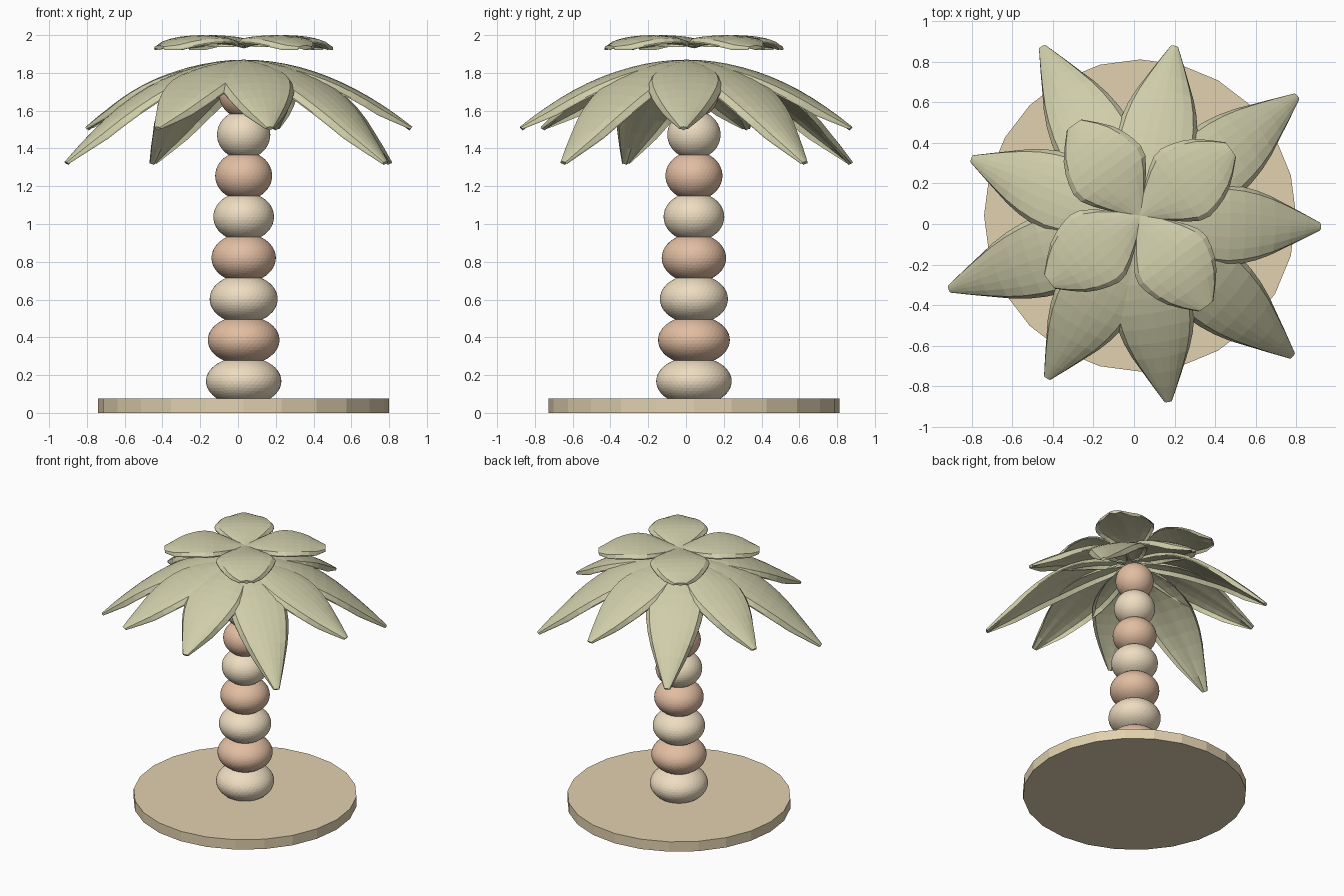
import bpy, bmesh, math
from mathutils import Matrix, Vector

if "Cube" in bpy.data.objects:
    bpy.data.objects.remove(bpy.data.objects["Cube"])


def material(name, rgb):
    m = bpy.data.materials.new(name)
    m.diffuse_color = (*rgb, 1)
    m.use_nodes = True
    m.node_tree.nodes["Principled BSDF"].inputs["Base Color"].default_value = m.diffuse_color
    return m


LEAF = material("leaf", (0.62, 0.61, 0.40))
PALE = material("pale_bark", (0.85, 0.72, 0.53))
TAN = material("tan_bark", (0.76, 0.51, 0.36))
SAND = material("sand", (0.76, 0.64, 0.43))
CX, CY = 0.03, 0.042


def finish(name, bm, mat):
    bmesh.ops.recalc_face_normals(bm, faces=bm.faces)
    me = bpy.data.meshes.new(name)
    bm.to_mesh(me)
    bm.free()
    me.materials.append(mat)
    ob = bpy.data.objects.new(name, me)
    bpy.context.collection.objects.link(ob)
    return ob


def interp(points, t):
    """Smoothed interpolation through (t, value) points."""
    n = len(points)
    for i in range(n - 1):
        (a, va), (b, vb) = points[i], points[i + 1]
        if t <= b:
            slope = lambda j: ((points[min(j + 1, n - 1)][1] - points[max(j - 1, 0)][1])
                               / (points[min(j + 1, n - 1)][0] - points[max(j - 1, 0)][0]))
            h, u = b - a, (t - a) / (b - a)
            return (va * (2*u**3 - 3*u*u + 1) + vb * (3*u*u - 2*u**3)
                    + h * slope(i) * (u**3 - 2*u*u + u) + h * slope(i + 1) * (u**3 - u*u))
    return points[-1][1]


# Cross-section of a leaf: (across, drop), domed with a turned-down rim
SECTION = [(-1, 1), (-0.88, 0.42), (-0.6, 0.18), (-0.3, 0.05), (0, 0),
           (0.3, 0.05), (0.6, 0.18), (0.88, 0.42), (1, 1)]


def leaf(name, centre, angle, length, height, width, rim, thick, rows=12):
    bm = bmesh.new()
    top, bottom = [], []
    for i in range(rows + 1):
        t = i / rows
        w = interp(width, t)
        z, dz = height(t), (height(t + 0.01) - height(t - 0.01)) / (0.02 * length)
        n = Vector((-dz, 0, 1)).normalized()
        k = min(1, w / 0.1)
        up = [Vector((length * t, w * v, z)) - n * rim * d * k for v, d in SECTION]
        low = [p - n * thick * (0.3 + 0.7 * (1 - abs(v))) for p, (v, d) in zip(up, SECTION)]
        top.append([bm.verts.new(p) for p in up])
        bottom.append([bm.verts.new(p) for p in low])
    c = len(SECTION) - 1
    for i in range(rows):
        for g in (top, bottom):
            for j in range(c):
                bm.faces.new((g[i][j], g[i + 1][j], g[i + 1][j + 1], g[i][j + 1]))
        for j in (0, c):
            bm.faces.new((top[i][j], top[i + 1][j], bottom[i + 1][j], bottom[i][j]))
    for i in (0, rows):
        for j in range(c):
            bm.faces.new((top[i][j], top[i][j + 1], bottom[i][j + 1], bottom[i][j]))
    bm.transform(Matrix.Translation((*centre, 0)) @ Matrix.Rotation(math.radians(angle), 4, 'Z'))
    return finish(name, bm, LEAF)


# Round base
bm = bmesh.new()
bmesh.ops.create_cone(bm, cap_ends=True, segments=24, radius1=0.77, radius2=0.77, depth=0.075,
                      matrix=Matrix.Translation((CX, CY, 0.0375)))
finish("base", bm, SAND)

# Trunk of stacked squashed balls
for i in range(8):
    r = 0.2 - 0.0098 * i
    bm = bmesh.new()
    bmesh.ops.create_icosphere(bm, subdivisions=4, radius=1,
                               matrix=Matrix.Translation((CX, CY, 0.168 + 0.2175 * i))
                               @ Matrix.Diagonal((r, r, 0.13, 1)))
    finish(f"trunk_ball_{i + 1}", bm, TAN if i % 2 else PALE)

# Drooping fronds, alternately short and long
FROND = [(0, 0.03), (0.2, 0.13), (0.45, 0.197), (0.6, 0.188), (0.75, 0.145), (0.9, 0.075), (1, 0.02)]
for i in range(9):
    length, fall = (1.0, 0.54) if i % 2 else (0.893, 0.355)
    leaf(f"frond_{i + 1}", (CX, 0.003), 279 + 40 * i, length,
         lambda t, f=fall: 1.87 - f * t * t, FROND, 0.05, 0.025)

# Four broad leaves on top
PETAL = [(0, 0.02), (0.18, 0.11), (0.42, 0.2), (0.6, 0.195), (0.8, 0.15), (0.93, 0.09), (1, 0.045)]
RISE = [(0, 1.955), (0.25, 1.985), (0.5, 2.0), (0.75, 1.985), (1, 1.945)]
for i in range(4):
    leaf(f"top_leaf_{i + 1}", (CX, CY), 36 + 90 * i, 0.555,
         lambda t: interp(RISE, min(max(t, 0), 1)), PETAL, 0.035, 0.025, rows=10)
